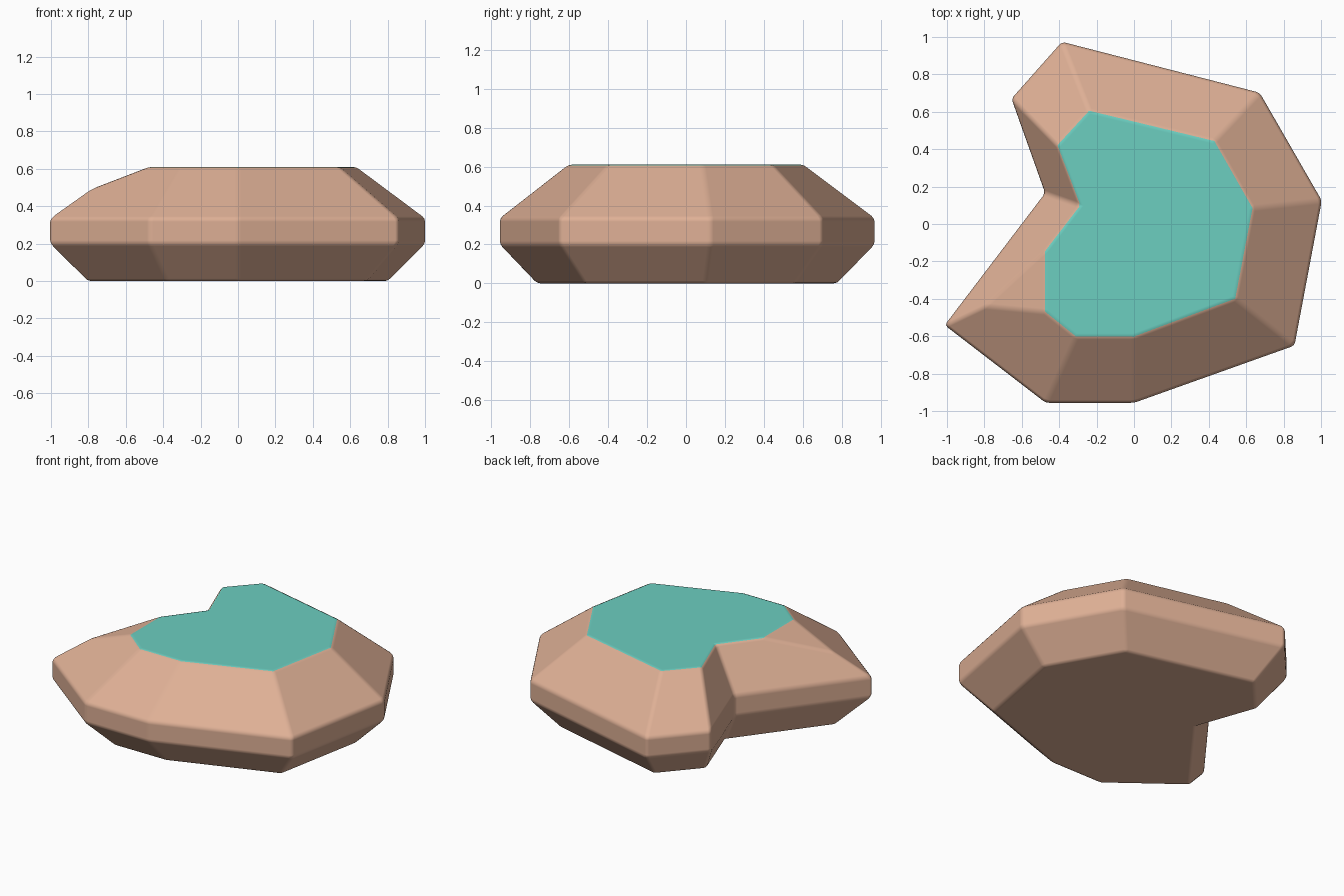
import bpy
import bmesh

if "Cube" in bpy.data.objects:
    bpy.data.objects.remove(bpy.data.objects["Cube"])


def material(name, color):
    m = bpy.data.materials.new(name)
    m.diffuse_color = (*color, 1)
    m.use_nodes = True
    m.node_tree.nodes["Principled BSDF"].inputs["Base Color"].default_value = m.diffuse_color
    return m


# Widest outline of the rock, counterclockwise; index 5 is the sharp left spur
outline = [(1.004, 0.125), (0.672, 0.702), (-0.385, 0.974), (-0.655, 0.67),
           (-0.475, 0.165), (-1.012, -0.541), (-0.472, -0.956), (0, -0.956),
           (0.858, -0.65)]
# Grassy top outline; the spur blends into two points (5 and 6)
top_outline = [(0.635, 0.085), (0.43, 0.445), (-0.24, 0.607), (-0.412, 0.42),
               (-0.29, 0.10), (-0.475, -0.14), (-0.475, -0.47), (-0.31, -0.603),
               (0, -0.603), (0.542, -0.40)]
SPUR = 5

bm = bmesh.new()


def ring(points, z, scale=1.0):
    return [bm.verts.new((x * scale, y * scale, z)) for x, y in points]


base = ring(outline, 0.0, 0.8)
low = ring(outline, 0.2)
high = ring(outline, 0.335)
top = ring(top_outline, 0.61)
ridge = bm.verts.new((-0.8, -0.44, 0.485))
n = len(outline)

# Underside, lower taper and vertical band
bm.faces.new(base[::-1])
for lower, upper in ((base, low), (low, high)):
    for i in range(n):
        j = (i + 1) % n
        bm.faces.new((lower[i], lower[j], upper[j], upper[i]))

# Upper slopes, with the ridge point splitting the spur
inner_in = top[:SPUR] + [top[SPUR]] + top[SPUR + 2:]
inner_out = top[:SPUR] + [top[SPUR + 1]] + top[SPUR + 2:]
for i in range(n):
    j = (i + 1) % n
    loop = [high[i], high[j]]
    if j == SPUR:
        loop.append(ridge)
    loop += [inner_in[j], inner_out[i]]
    if i == SPUR:
        loop.append(ridge)
    bm.faces.new(loop)
bm.faces.new((ridge, top[SPUR + 1], top[SPUR]))

# Flat grass cap
cap = bm.faces.new(top)
cap.material_index = 1
bm.normal_update()

mesh = bpy.data.meshes.new("rock")
bm.to_mesh(mesh)
bm.free()
rock = bpy.data.objects.new("rock", mesh)
bpy.context.collection.objects.link(rock)
mesh.materials.append(material("dirt", (0.73, 0.43, 0.30)))
mesh.materials.append(material("grass", (0.15, 0.62, 0.53)))
for p in mesh.polygons:
    p.use_smooth = True

# Softly rounded edges, flat faces
bevel = rock.modifiers.new("soft_edges", 'BEVEL')
bevel.width = 0.018
bevel.segments = 2
bevel.limit_method = 'ANGLE'
bevel.angle_limit = 0.2
bevel.harden_normals = True
